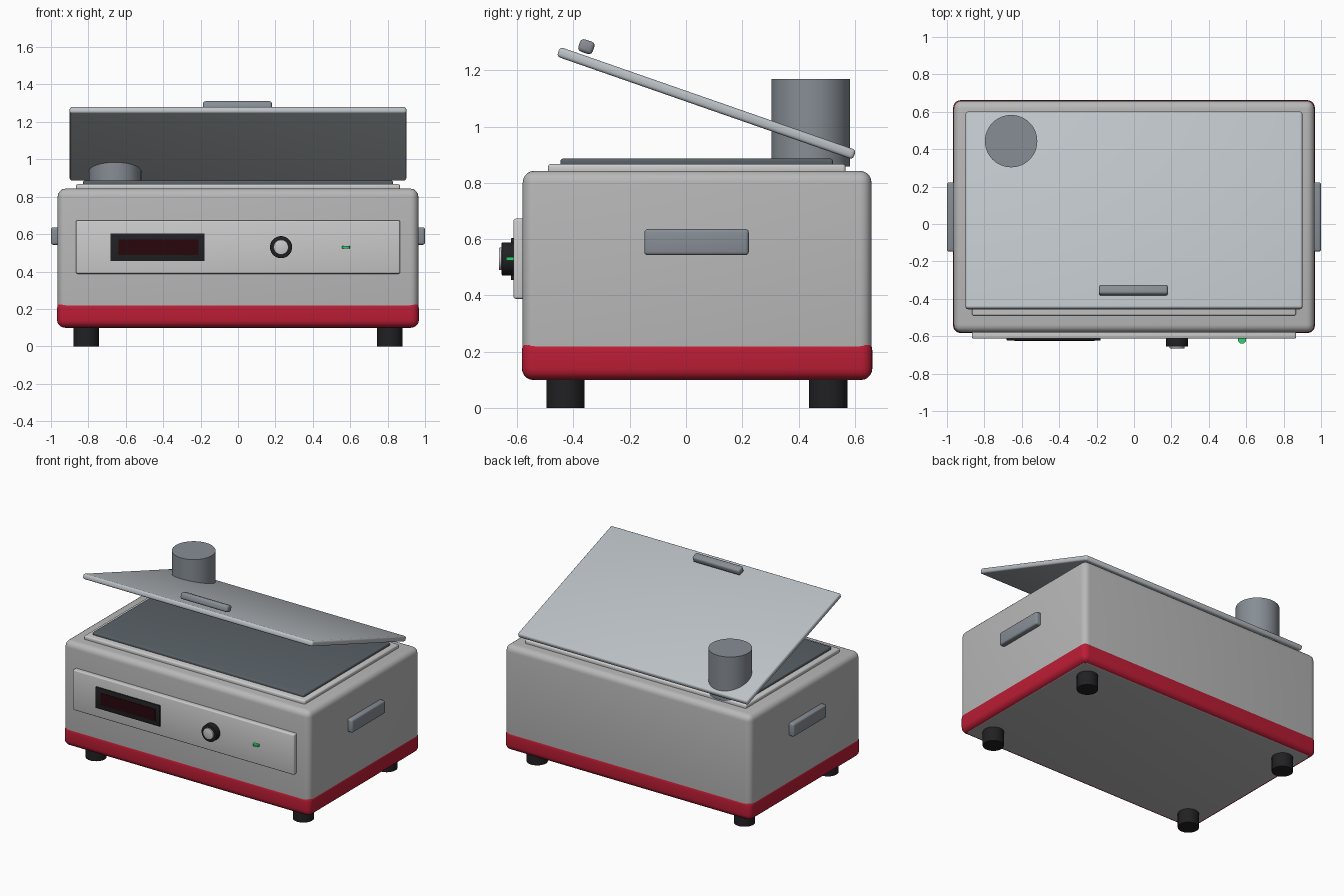
import bpy
from math import radians, sin, cos
from mathutils import Vector

if "Cube" in bpy.data.objects:
    bpy.data.objects.remove(bpy.data.objects["Cube"])


def material(name, rgb):
    m = bpy.data.materials.new(name)
    m.diffuse_color = (*rgb, 1)
    m.use_nodes = True
    m.node_tree.nodes["Principled BSDF"].inputs["Base Color"].default_value = m.diffuse_color
    return m


RED = material("red", (0.50, 0.012, 0.035))
BLACK = material("black", (0.015, 0.015, 0.017))
SCREEN = material("dark_red", (0.02, 0.002, 0.003))
GREEN = material("green", (0.03, 0.65, 0.15))
SHELL = material("shell_grey", (0.48, 0.48, 0.48))
PANEL = material("panel_grey", (0.62, 0.63, 0.64))
STEEL = material("steel", (0.50, 0.54, 0.57))
HANDLE = material("handle_grey", (0.24, 0.27, 0.30))
PLATE = material("plate_grey", (0.10, 0.12, 0.135))


def finish(ob, name, mat, bevel, segments):
    ob.name = name
    ob.data.materials.append(mat)
    if bevel:
        mod = ob.modifiers.new("bevel", "BEVEL")
        mod.width, mod.segments = bevel, segments
        mod.limit_method = "ANGLE"
        bpy.ops.object.modifier_apply(modifier=mod.name)
    bpy.ops.object.shade_smooth_by_angle(angle=radians(35))
    return ob


def box(name, lo, hi, mat, bevel=0.0, segments=3):
    lo, hi = Vector(lo), Vector(hi)
    bpy.ops.mesh.primitive_cube_add(size=1, location=(lo + hi) / 2)
    ob = bpy.context.object
    ob.scale = hi - lo
    bpy.ops.object.transform_apply(location=False, rotation=False, scale=True)
    return finish(ob, name, mat, bevel, segments)


def cylinder(name, centre, radius, depth, mat, bevel=0.0, rot=(0, 0, 0)):
    bpy.ops.mesh.primitive_cylinder_add(vertices=48, radius=radius, depth=depth,
                                        location=centre, rotation=rot)
    return finish(bpy.context.object, name, mat, bevel, 2)


# Housing with red base band
box("housing", (-0.964, -0.58, 0.099), (0.964, 0.659, 0.843), SHELL, 0.042, 5)
box("base_band", (-0.967, -0.583, 0.10), (0.967, 0.662, 0.245), RED, 0.04, 5)

# Feet
for sx in (-1, 1):
    for y, row in ((-0.428, "front"), (0.505, "back")):
        side = "left" if sx < 0 else "right"
        cylinder(f"{row}_{side}_foot", (sx * 0.812, y, 0.055), 0.068, 0.11, BLACK)

# Top rim and dark working plate
box("top_rim", (-0.866, -0.49, 0.83), (0.866, 0.567, 0.867), PANEL, 0.01)
box("dark_plate", (-0.828, -0.446, 0.86), (0.828, 0.522, 0.886), PLATE, 0.008)

# Front control panel
box("control_panel", (-0.866, -0.613, 0.388), (0.866, -0.57, 0.673), PANEL, 0.008)
box("display_frame", (-0.682, -0.622, 0.455), (-0.178, -0.605, 0.604), BLACK, 0.003, 2)
box("display_screen", (-0.64, -0.625, 0.487), (-0.212, -0.615, 0.572), SCREEN)
facing = (radians(90), 0, 0)
cylinder("knob", (0.23, -0.63, 0.53), 0.059, 0.05, BLACK, 0.004, facing)
cylinder("knob_cap", (0.23, -0.655, 0.53), 0.04, 0.02, PANEL, 0.003, facing)
cylinder("indicator_light", (0.578, -0.618, 0.53), 0.022, 0.013, GREEN)

# Side handles
for sx, side in ((-1, "left"), (1, "right")):
    x = sorted((sx * 0.95, sx * 1.0))
    box(f"{side}_handle", (x[0], -0.148, 0.543), (x[1], 0.223, 0.636), HANDLE, 0.012)

# Raised lid with its grip
tilt = radians(-19.2)
lid = box("lid", (-0.9, -0.557, -0.018), (0.9, 0.557, 0.018), STEEL, 0.012)
lid.rotation_euler.x = tilt
lid.location = (0, 0.0725, 1.083)
grip = box("lid_grip", (-0.187, -0.027, -0.023), (0.183, 0.027, 0.023), HANDLE, 0.014)
grip.rotation_euler.x = tilt
grip.location = (-0.003, -0.354, 1.284)

# Chimney passing through the lid
cylinder("chimney", (-0.657, 0.443, 1.014), 0.14, 0.312, HANDLE)
